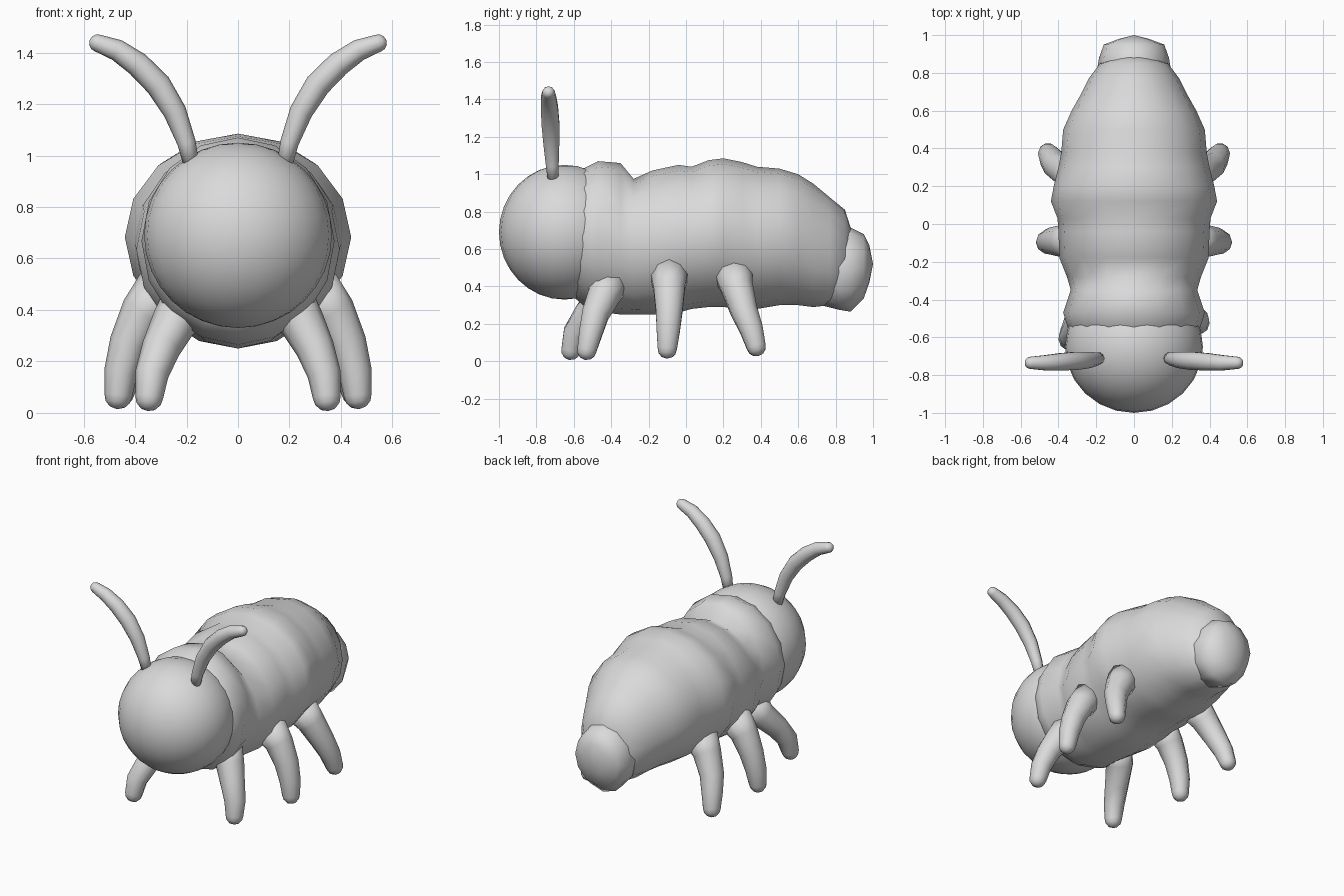
import bpy
import bmesh
import math
from mathutils import Vector

cube = bpy.data.objects.get("Cube")
if cube:
    bpy.data.objects.remove(cube, do_unlink=True)

grey = bpy.data.materials.new("plain grey")
grey.use_nodes = True
colour = (0.7, 0.7, 0.7, 1)
grey.diffuse_color = colour
shader = grey.node_tree.nodes["Principled BSDF"]
shader.inputs["Base Color"].default_value = colour
shader.inputs["Roughness"].default_value = 0.8


def loft(name, rings, start, end):
    """Skin a list of equal rings and close both ends on a point."""
    bm = bmesh.new()
    loops = [[bm.verts.new(p) for p in ring] for ring in rings]
    n = len(loops[0])
    for a, b in zip(loops, loops[1:]):
        for i in range(n):
            j = (i + 1) % n
            bm.faces.new((a[i], a[j], b[j], b[i]))
    for ring, tip in ((loops[0], start), (loops[-1], end)):
        pole = bm.verts.new(tip)
        for i in range(n):
            bm.faces.new((ring[i], ring[(i + 1) % n], pole))
    bmesh.ops.recalc_face_normals(bm, faces=bm.faces)
    mesh = bpy.data.meshes.new(name)
    bm.to_mesh(mesh)
    bm.free()
    for p in mesh.polygons:
        p.use_smooth = True
    mesh.materials.append(grey)
    obj = bpy.data.objects.new(name, mesh)
    bpy.context.collection.objects.link(obj)
    return obj


def angles(n):
    return [2 * math.pi * i / n for i in range(n)]


def hull(name, sections, start, end, sides=16):
    """Sections are y, half width, bottom z, top z."""
    rings = []
    for y, w, low, high in sections:
        mid, half = (low + high) / 2, (high - low) / 2
        rings.append([(w * math.sin(a), y, mid + half * math.cos(a)) for a in angles(sides)])
    return loft(name, rings, start, end)


def limb(name, path, radii, sides=10):
    """Tapered tube along a path with a rounded far end."""
    pts = [Vector(p) for p in path]
    rings = []

    def ring(c, t, r):
        u = t.cross(Vector((0, 1, 0))).normalized()
        v = t.cross(u).normalized()
        rings.append([c + r * (u * math.cos(a) + v * math.sin(a)) for a in angles(sides)])

    for i, (p, r) in enumerate(zip(pts, radii)):
        t = (pts[min(i + 1, len(pts) - 1)] - pts[max(i - 1, 0)]).normalized()
        ring(p, t, r)
    for a in (0.5, 1.0):
        ring(pts[-1] + t * r * math.sin(a), t, r * math.cos(a))
    return loft(name, rings, pts[0], pts[-1] + t * r)


# Round head
bpy.ops.mesh.primitive_uv_sphere_add(segments=24, ring_count=16, location=(0, -0.65, 0.69))
head = bpy.context.object
head.name = "head"
head.scale = (0.365, 0.35, 0.36)
head.data.materials.append(grey)
bpy.ops.object.shade_smooth()

# Segmented body
hull("body", [
    (-0.62, 0.30, 0.36, 0.98),
    (-0.55, 0.35, 0.30, 1.03),
    (-0.47, 0.375, 0.265, 1.07),
    (-0.35, 0.335, 0.25, 1.06),
    (-0.28, 0.355, 0.25, 0.975),
    (-0.18, 0.395, 0.25, 1.02),
    (-0.04, 0.40, 0.26, 1.05),
    (0.03, 0.405, 0.28, 1.04),
    (0.12, 0.44, 0.29, 1.075),
    (0.20, 0.425, 0.29, 1.085),
    (0.30, 0.40, 0.28, 1.065),
    (0.38, 0.385, 0.28, 1.04),
    (0.50, 0.375, 0.30, 1.03),
    (0.60, 0.33, 0.30, 1.0),
    (0.68, 0.285, 0.29, 0.95),
    (0.77, 0.24, 0.30, 0.875),
    (0.85, 0.18, 0.32, 0.81),
], (0, -0.64, 0.67), (0, 0.91, 0.62))

# Blunt tail
hull("tail", [
    (0.72, 0.16, 0.30, 0.70),
    (0.82, 0.195, 0.275, 0.72),
    (0.88, 0.185, 0.265, 0.715),
    (0.95, 0.16, 0.335, 0.68),
    (0.98, 0.08, 0.42, 0.62),
], (0, 0.70, 0.50), (0, 1.0, 0.52), sides=12)

# Three pairs of legs and one pair of antennae
leg_radii = (0.11, 0.088, 0.075, 0.065, 0.054)
for side, s, front_y in (("left", 1, -0.53), ("right", -1, -0.615)):
    limb("front_leg_" + side, [
        (0.19 * s, -0.41, 0.43), (0.25 * s, -0.44, 0.35), (0.30 * s, (front_y - 0.44) / 2, 0.25),
        (0.335 * s, front_y + 0.02, 0.15), (0.345 * s, front_y, 0.06)], leg_radii)
    limb("middle_leg_" + side, [
        (0.29 * s, -0.09, 0.48), (0.37 * s, -0.09, 0.39), (0.425 * s, -0.09, 0.27),
        (0.455 * s, -0.095, 0.16), (0.465 * s, -0.10, 0.068)], leg_radii)
    limb("back_leg_" + side, [
        (0.28 * s, 0.25, 0.48), (0.35 * s, 0.275, 0.39), (0.41 * s, 0.31, 0.27),
        (0.44 * s, 0.35, 0.17), (0.455 * s, 0.375, 0.08)], leg_radii)
    limb("antenna_" + side, [
        (0.18 * s, -0.71, 0.96), (0.20 * s, -0.715, 1.05), (0.245 * s, -0.72, 1.17),
        (0.31 * s, -0.725, 1.275), (0.39 * s, -0.73, 1.355), (0.47 * s, -0.735, 1.41),
        (0.545 * s, -0.735, 1.437)], (0.03, 0.036, 0.045, 0.05, 0.048, 0.042, 0.034))
